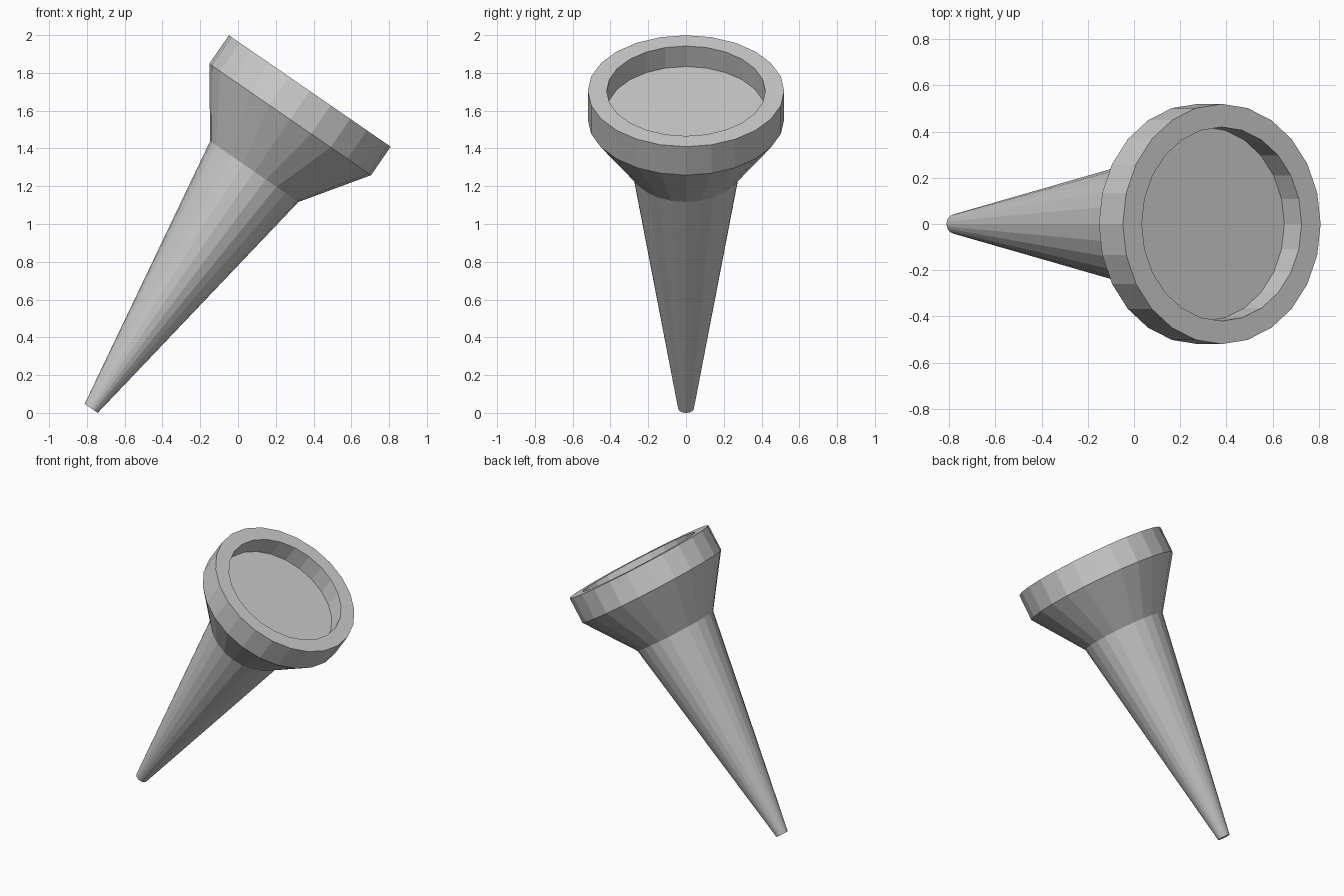
import bpy, bmesh, math
from mathutils import Matrix

if "Cube" in bpy.data.objects:
    bpy.data.objects.remove(bpy.data.objects["Cube"])

SIDES = 24
TILT = math.radians(34.55)
PLACE = Matrix.Translation((-0.777, 0, 0.024)) @ Matrix.Rotation(TILT, 4, 'Y')


def lathe(name, profile):
    """Revolve (radius, height) rings into a closed, flat-faced solid along the tilted axis."""
    bm = bmesh.new()
    rings = []
    for r, h in profile:
        rings.append([bm.verts.new((r * math.cos(2 * math.pi * i / SIDES),
                                    r * math.sin(2 * math.pi * i / SIDES), h))
                      for i in range(SIDES)])
    for a, b in zip(rings, rings[1:]):
        for i in range(SIDES):
            j = (i + 1) % SIDES
            bm.faces.new((a[i], a[j], b[j], b[i]))
    bm.faces.new(rings[0][::-1])
    bm.faces.new(rings[-1])
    bm.transform(PLACE)
    mesh = bpy.data.meshes.new(name)
    bm.to_mesh(mesh)
    bm.free()
    ob = bpy.data.objects.new(name, mesh)
    bpy.context.collection.objects.link(ob)


# Tapered handle, flared head, rim and recessed dish in one continuous skin
lathe("torch_body", [
    (0.042, 0.0),      # tip
    (0.284, 1.522),    # end of handle
    (0.52, 1.857),     # end of flare
    (0.52, 2.040),     # outer rim
    (0.42, 2.040),     # inner rim
    (0.42, 1.908),     # dish floor
])
